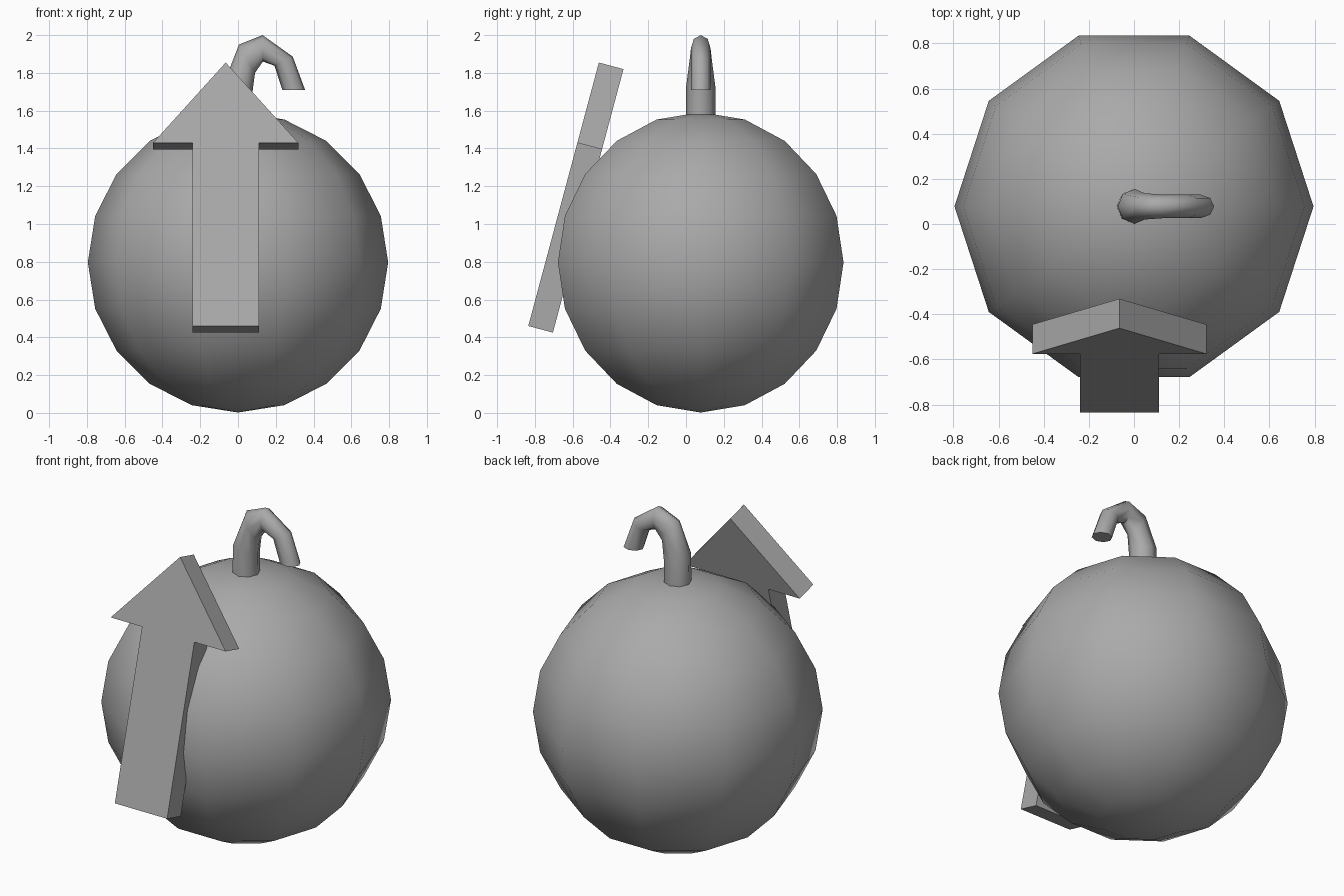
import bpy, bmesh
from math import pi, sin, cos, radians
from mathutils import Vector, Matrix

cube = bpy.data.objects.get("Cube")
if cube:
    bpy.data.objects.remove(cube, do_unlink=True)

grey = bpy.data.materials.new("mid_grey")
grey.use_nodes = True
grey.diffuse_color = (0.4, 0.4, 0.4, 1)
grey.node_tree.nodes["Principled BSDF"].inputs["Base Color"].default_value = (0.4, 0.4, 0.4, 1)


def finish(name, bm, smooth=False):
    """Turn a bmesh into a named object."""
    bmesh.ops.recalc_face_normals(bm, faces=bm.faces)
    mesh = bpy.data.meshes.new(name)
    bm.to_mesh(mesh)
    bm.free()
    mesh.materials.append(grey)
    obj = bpy.data.objects.new(name, mesh)
    bpy.context.collection.objects.link(obj)
    if smooth:
        bpy.ops.object.select_all(action='DESELECT')
        obj.select_set(True)
        bpy.context.view_layer.objects.active = obj
        bpy.ops.object.shade_smooth_by_angle(angle=radians(60))
    return obj


# Ball body: half-circle profile spun around z
RADIUS, SIDES, DEPTH = 0.795, 10, 0.078
bm = bmesh.new()
angles = [-pi / 2 + pi * i / SIDES for i in range(SIDES + 1)]
verts = [bm.verts.new((RADIUS * cos(a), 0, RADIUS * sin(a))) for a in angles]
edges = [bm.edges.new(pair) for pair in zip(verts, verts[1:])]
bmesh.ops.spin(bm, geom=verts + edges, cent=(0, 0, 0), axis=(0, 0, 1),
               angle=2 * pi, steps=SIDES)
bmesh.ops.remove_doubles(bm, verts=bm.verts, dist=0.001)
bmesh.ops.translate(bm, verts=bm.verts, vec=(0, DEPTH, 0.797))
finish("ball_body", bm, smooth=True)

# Arrow plate: outline extruded, then leaned back against the ball
half = [(0.175, 0), (0.175, 1.004), (0.385, 1.004)]
outline = half + [(0, 1.444)] + [(-x, z) for x, z in reversed(half)]
bm = bmesh.new()
face = bm.faces.new([bm.verts.new((x, 0, z)) for x, z in outline])
ext = bmesh.ops.extrude_face_region(bm, geom=[face], use_keep_orig=True)
moved = [v for v in ext["geom"] if isinstance(v, bmesh.types.BMVert)]
bmesh.ops.translate(bm, verts=moved, vec=(0, 0.135, 0))
bmesh.ops.transform(bm, verts=bm.verts, matrix=Matrix.Translation((-0.065, -0.835, 0.46))
                    @ Matrix.Rotation(radians(-15), 4, 'X'))
finish("arrow_plate", bm)

# Hooked stem: each ring is outer point, inner point, half width
rings = [((-0.077, 1.5), (0.077, 1.5), 0.077),
         ((-0.072, 1.75), (0.078, 1.71), 0.077),
         ((0.005, 1.95), (0.09, 1.8), 0.058),
         ((0.13, 2.0), (0.132, 1.86), 0.052),
         ((0.29, 1.886), (0.193, 1.838), 0.052),
         ((0.355, 1.71), (0.235, 1.71), 0.052)]
bm = bmesh.new()
loops = []
for outer, inner, width in rings:
    a, b = Vector((outer[0], DEPTH, outer[1])), Vector((inner[0], DEPTH, inner[1]))
    mid, arm, side = (a + b) / 2, (a - b) / 2, Vector((0, width, 0))
    loops.append([bm.verts.new(mid + arm * cos(k * pi / 4) + side * sin(k * pi / 4))
                  for k in range(8)])
for low, high in zip(loops, loops[1:]):
    for k in range(8):
        n = (k + 1) % 8
        bm.faces.new((low[k], low[n], high[n], high[k]))
bm.faces.new(loops[0])
bm.faces.new(loops[-1])
finish("hooked_stem", bm, smooth=True)
